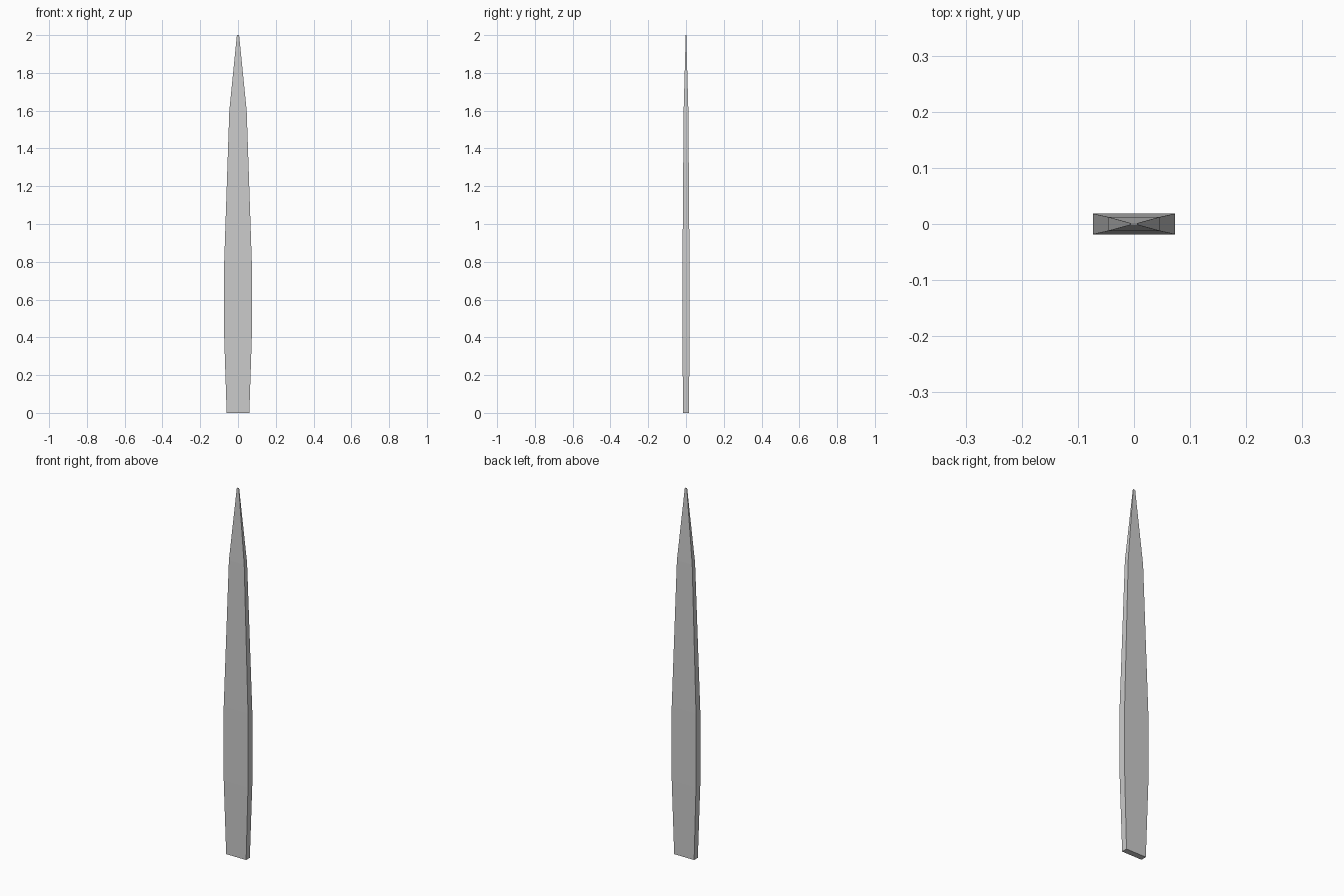
import bpy
import bmesh

if "Cube" in bpy.data.objects:
    bpy.data.objects.remove(bpy.data.objects["Cube"])

# Rectangular cross-sections up the blade: height, half width, half thickness
SECTIONS = [
    (0.0, 0.060, 0.016),
    (0.4, 0.073, 0.0185),
    (0.8, 0.073, 0.0185),
    (1.6, 0.046, 0.0125),
    (2.0, 0.006, 0.0015),
]

bm = bmesh.new()
rings = [
    [bm.verts.new((sx * w, sy * t, z)) for sx, sy in ((-1, -1), (1, -1), (1, 1), (-1, 1))]
    for z, w, t in SECTIONS
]

# Sides between neighbouring sections
for low, high in zip(rings, rings[1:]):
    for i in range(4):
        j = (i + 1) % 4
        bm.faces.new((low[i], low[j], high[j], high[i]))

# Base and tip caps
bm.faces.new(rings[0][::-1])
bm.faces.new(rings[-1])

mesh = bpy.data.meshes.new("blade")
bm.to_mesh(mesh)
bm.free()
bpy.context.collection.objects.link(bpy.data.objects.new("blade", mesh))
